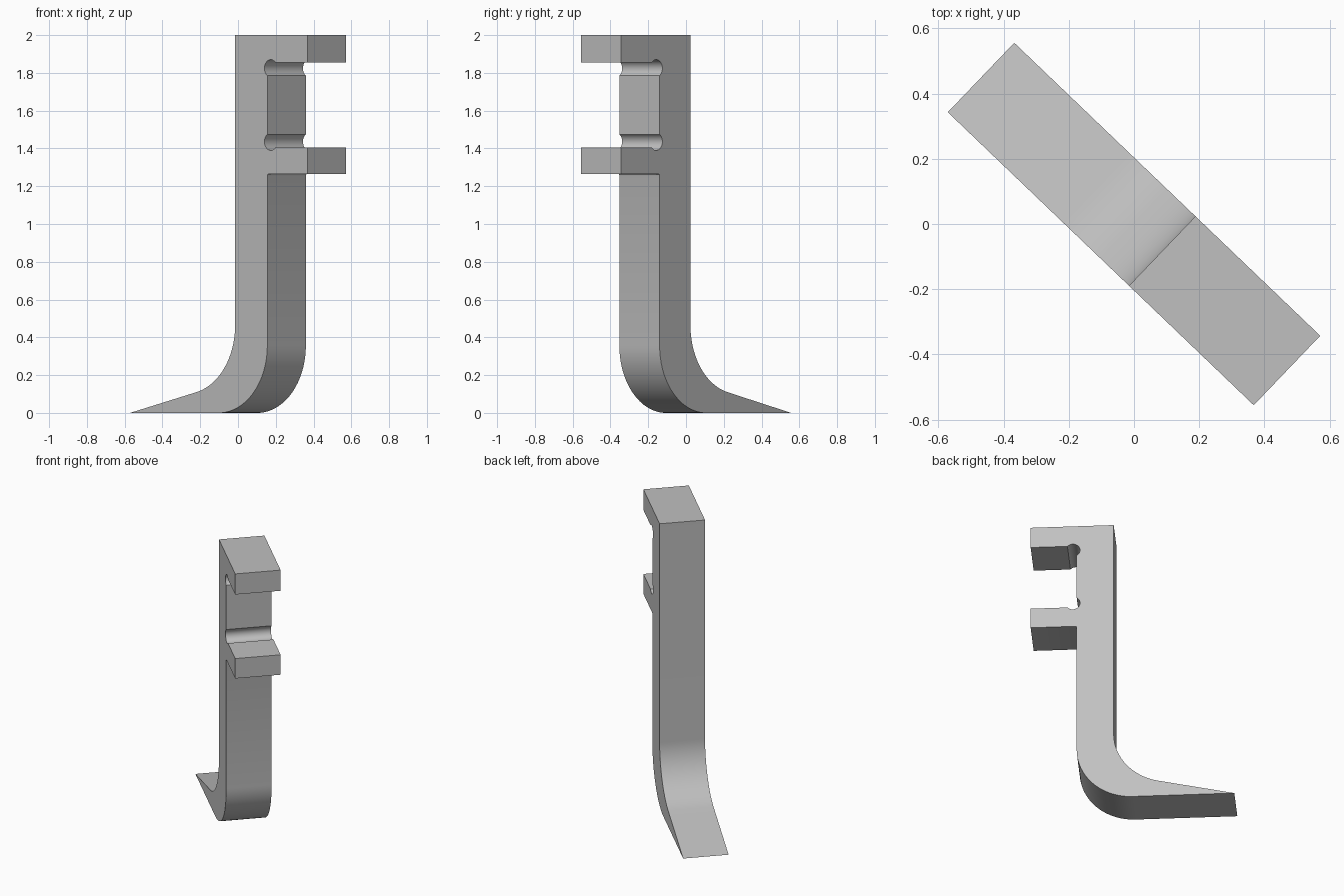
import bpy, bmesh
from math import cos, sin, radians, hypot
from mathutils import Vector

cube = bpy.data.objects.get("Cube")
if cube:
    bpy.data.objects.remove(cube)

# Single painted-metal colour
grey = bpy.data.materials.new("plain grey")
grey.use_nodes = True
colour = (0.53, 0.53, 0.53, 1)
grey.diffuse_color = colour
grey.node_tree.nodes["Principled BSDF"].inputs["Base Color"].default_value = colour


def arc(cu, cz, r, start, end, steps):
    """Points on a circle, angles in degrees."""
    angles = [radians(start + (end - start) * i / steps) for i in range(steps + 1)]
    return [(cu + r * cos(a), cz + r * sin(a)) for a in angles]


HALF, WIDTH = 0.65, 0.295
FRONT, BACK = 0.356, 0.12
RELIEF, RELIEF_U = 0.046, 0.381

# Side profile: foot, outer bend, lower arm, slot with corner reliefs, upper arm, inner bend
profile = [(-HALF, 0)]
profile += arc(0, FRONT, FRONT, -90, 0, 24)
profile += arc(FRONT + 0.01, 1.255, 0.01, 180, 90, 3)
profile += [(HALF, 1.265), (HALF, 1.405)]
profile += arc(RELIEF_U, 1.436, RELIEF, -42, -237, 20)
profile += arc(RELIEF_U, 1.824, RELIEF, 237, 42, 20)
profile += [(HALF, 1.855), (HALF, 2), (BACK, 2)]
profile += arc(BACK - 0.363, 0.464, 0.363, 0, -77.3, 24)

# Extrude the profile across the width, along the diagonal
along = Vector((0.94, -0.90, 0)).normalized()
across = Vector((0.90, 0.94, 0)).normalized()
bm = bmesh.new()
verts = [bm.verts.new(along * u - across * WIDTH / 2 + Vector((0, 0, z)))
         for u, z in profile]
face = bm.faces.new(verts)
grown = bmesh.ops.extrude_face_region(bm, geom=[face])["geom"]
bmesh.ops.translate(bm, vec=across * WIDTH,
                    verts=[v for v in grown if isinstance(v, bmesh.types.BMVert)])
bmesh.ops.recalc_face_normals(bm, faces=bm.faces)
mesh = bpy.data.meshes.new("bracket")
bm.to_mesh(mesh)
bm.free()
mesh.materials.append(grey)
bracket = bpy.data.objects.new("bracket", mesh)
bpy.context.collection.objects.link(bracket)

# Smooth bends, sharp corners
bpy.ops.object.select_all(action='DESELECT')
bracket.select_set(True)
bpy.context.view_layer.objects.active = bracket
bpy.ops.object.shade_smooth_by_angle(angle=radians(25))
